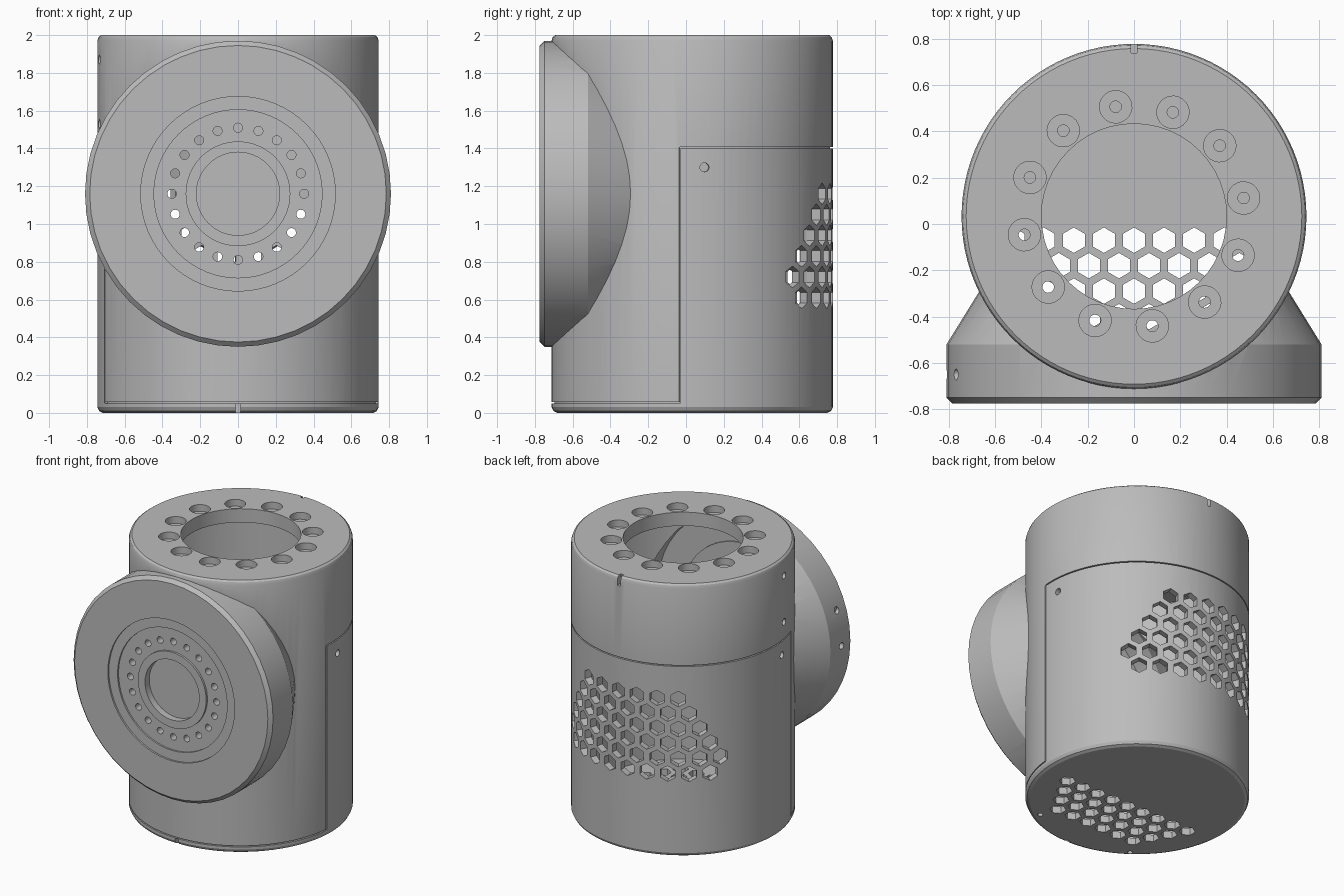
import bpy, bmesh
from math import sin, cos, pi, radians
from mathutils import Matrix, Vector

default = bpy.data.objects.get("Cube")
if default:
    bpy.data.objects.remove(default, do_unlink=True)

grey = bpy.data.materials.new("plain_grey")
grey.use_nodes = True
grey.diffuse_color = (0.5, 0.5, 0.5, 1)
grey.node_tree.nodes["Principled BSDF"].inputs["Base Color"].default_value = (0.5, 0.5, 0.5, 1)

BODY_Y, BODY_R = 0.033, 0.745
UPRIGHT = Matrix.Translation((0, BODY_Y, 0))
# Lathe axis pointing to the back, centred on the joint
JOINT = Matrix.Translation((0, 0, 1.16)) @ Matrix.Rotation(-pi / 2, 4, "X")


def finish(name, bm):
    bmesh.ops.recalc_face_normals(bm, faces=bm.faces)
    mesh = bpy.data.meshes.new(name)
    bm.to_mesh(mesh)
    bm.free()
    obj = bpy.data.objects.new(name, mesh)
    bpy.context.collection.objects.link(obj)
    mesh.materials.append(grey)
    return obj


def lathe(name, profile, frame, segs=96):
    """Solid of revolution; the first and last rings are capped."""
    bm = bmesh.new()
    rings = [[bm.verts.new(frame @ Vector((r * cos(2 * pi * i / segs), r * sin(2 * pi * i / segs), h)))
              for i in range(segs)] for r, h in profile]
    for a, b in zip(rings, rings[1:]):
        for i in range(segs):
            j = (i + 1) % segs
            bm.faces.new((a[i], a[j], b[j], b[i]))
    bm.faces.new(rings[0])
    bm.faces.new(rings[-1])
    return finish(name, bm)


def pins(frames, radius, depth, sides=20):
    """A set of separate prisms used as one cutter."""
    bm = bmesh.new()
    for f in frames:
        bmesh.ops.create_cone(bm, cap_ends=True, segments=sides, radius1=radius,
                              radius2=radius, depth=depth, matrix=f)
    return finish("pin_cutter", bm)


def arc_strip(a0, a1, z0, z1, r0=BODY_R - 0.015, r1=BODY_R + 0.03):
    """Curved bar following the wall of the housing."""
    n = max(2, int(abs(a1 - a0) / 4))
    bm = bmesh.new()
    loops = []
    for i in range(n + 1):
        a = radians(a0 + (a1 - a0) * i / n)
        loops.append([bm.verts.new((r * cos(a), r * sin(a) + BODY_Y, z))
                      for r, z in ((r0, z0), (r1, z0), (r1, z1), (r0, z1))])
    for p, q in zip(loops, loops[1:]):
        for k in range(4):
            m = (k + 1) % 4
            bm.faces.new((p[k], p[m], q[m], q[k]))
    bm.faces.new(loops[0])
    bm.faces.new(loops[-1])
    return finish("strip_cutter", bm)


def boolean(target, tool, operation="DIFFERENCE"):
    mod = target.modifiers.new("bool", "BOOLEAN")
    mod.operation, mod.object, mod.solver = operation, tool, "EXACT"
    bpy.context.view_layer.objects.active = target
    bpy.ops.object.modifier_apply(modifier=mod.name)
    bpy.data.objects.remove(tool, do_unlink=True)


def radial(angle, z, radius=BODY_R):
    """Frame on the housing wall, z axis pointing outwards, y axis upright."""
    return (UPRIGHT @ Matrix.Rotation(radians(angle), 4, "Z") @ Matrix.Translation((radius, 0, z))
            @ Matrix.Rotation(pi / 2, 4, "Y") @ Matrix.Rotation(pi / 2, 4, "Z"))


def at(x, y, z):
    return Matrix.Translation((x, y, z))


# Housing: upright cylinder joined to the round side joint, then hollowed
housing = lathe("housing", [(0.715, 0), (0.735, 0.01), (BODY_R, 0.03), (BODY_R, 1.97),
                            (0.738, 1.99), (0.725, 2)], UPRIGHT)
boolean(housing, lathe("joint", [(0.785, -0.775), (0.81, -0.75), (0.81, -0.52), (0.55, -0.1)],
                       JOINT, 48), "UNION")
boolean(housing, lathe("cavity", [(0.695, 0.05), (0.695, 1.9)], UPRIGHT))
boolean(housing, lathe("joint_cavity", [(0.72, -0.7), (0.72, -0.52), (0.46, -0.08)], JOINT, 48))
boolean(housing, lathe("flange_opening", [(0.515, -0.9), (0.515, -0.6)], JOINT, 64))

# Top opening with a ring of counterbored bolt holes
boolean(housing, lathe("top_opening", [(0.4, 1.8), (0.4, 2.1)], UPRIGHT, 48))
bolts = [UPRIGHT @ Matrix.Rotation(radians(9.5 + 30 * k), 4, "Z") @ at(0.48, 0, 2) for k in range(12)]
boolean(housing, pins(bolts, 0.07, 0.1, 24))
boolean(housing, pins(bolts, 0.025, 0.4, 16))

# Rear grille: staggered hexagons wrapped around the wall
STEP = 11
ends = [(0.61, -49, 9), (0.72, -54.5, 10), (0.83, -49, 9), (0.94, -43.5, 8), (1.05, -38, 7), (1.16, -32.5, 6)]
boolean(housing, pins([radial(90 - start - STEP * k, z) for z, start, n in ends for k in range(n)],
                      0.057, 0.2, 6))

# Floor grille
floor = [at(0.13 * (k - (n - 1) / 2), -0.07 - 0.11 * row, 0)
         for row, n in enumerate((9, 8, 7, 6)) for k in range(n)]
boolean(housing, pins(floor, 0.055, 0.2, 6))

# Seams around the rear cover
for strip in ((-5, 199, 1.4, 1.408), (199, 355, 0.05, 0.058),
              (-5.3, -4.7, 0.052, 1.406), (198.7, 199.3, 0.052, 1.406)):
    boolean(housing, arc_strip(*strip))

# Alignment notches at the top rear and bottom front
boolean(housing, arc_strip(89, 91, 1.93, 2.1, BODY_R - 0.04))
boolean(housing, arc_strip(269, 271, -0.1, 0.05, BODY_R - 0.04))

# Screw holes in the cover, side wall, joint rim and base
boolean(housing, pins([radial(a, z) for a, z in ((5, 1.3), (187, 1.3), (189.5, 1.53), (189.5, 1.87))],
                      0.024, 0.07))
boolean(housing, pins([at(-0.8, -0.65, z) @ Matrix.Rotation(pi / 2, 4, "Y") for z in (1.16, 1.41)],
                      0.024, 0.1))
boolean(housing, pins([at(x, -0.53, 0) for x in (-0.41, 0.37)], 0.018, 0.06))

# Stepped output flange with a ring of holes and a dished centre
flange = lathe("output_flange", [(0.517, -0.69), (0.517, -0.762), (0.445, -0.762), (0.445, -0.75),
                                 (0.277, -0.75), (0.277, -0.765), (0.22, -0.765), (0.22, -0.715)],
               JOINT, 64)
boolean(flange, pins([JOINT @ Matrix.Rotation(radians(18 * k), 4, "Z") @ at(0.35, 0, -0.72)
                      for k in range(20)], 0.024, 0.3, 16))

for obj in (housing, flange):
    bpy.ops.object.select_all(action="DESELECT")
    obj.select_set(True)
    bpy.context.view_layer.objects.active = obj
    bpy.ops.object.shade_smooth_by_angle(angle=radians(25))
